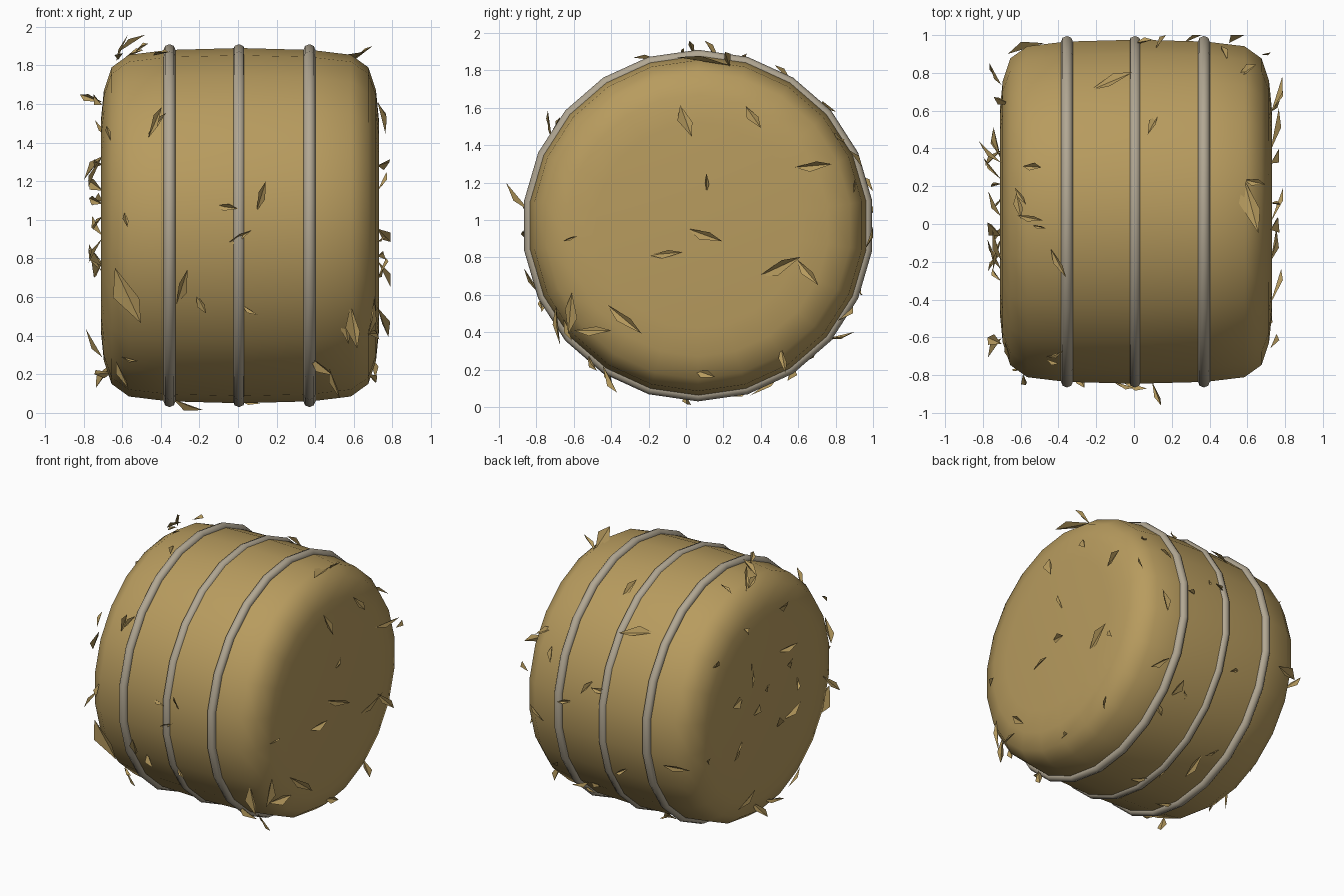
import bpy, bmesh, random
from math import sin, cos, pi, radians
from mathutils import Vector

random.seed(4)
if "Cube" in bpy.data.objects:
    bpy.data.objects.remove(bpy.data.objects["Cube"], do_unlink=True)

CENTRE = Vector((0.01, 0.065, 0.97))
SIDES = 22
RADIUS = 0.9
LOW, HIGH = Vector((-0.82, -1, 0)), Vector((0.79, 1, 1.96))


def make_material(name, colour):
    mat = bpy.data.materials.new(name)
    mat.use_nodes = True
    mat.diffuse_color = (*colour, 1)
    mat.node_tree.nodes["Principled BSDF"].inputs["Base Color"].default_value = (*colour, 1)
    return mat


def finish(bm, name, mat, smooth):
    mesh = bpy.data.meshes.new(name)
    for face in bm.faces:
        face.smooth = smooth
    bm.to_mesh(mesh)
    bm.free()
    obj = bpy.data.objects.new(name, mesh)
    bpy.context.scene.collection.objects.link(obj)
    mesh.materials.append(mat)
    return obj


def radial(angle):
    """Unit vector pointing away from the bale's long axis."""
    return Vector((0, cos(angle), sin(angle)))


def lathe(name, profile, mat, closed):
    """Turn (x, radius) points around the long axis, capping open ends."""
    bm = bmesh.new()
    loops = []
    for x, r in profile:
        loops.append([bm.verts.new(CENTRE + Vector((x, 0, 0)) + radial(pi / 2 + 2 * pi * i / SIDES) * r)
                      for i in range(SIDES)])
    pairs = list(zip(loops, loops[1:]))
    if closed:
        pairs.append((loops[-1], loops[0]))
    for a, b in pairs:
        for i in range(SIDES):
            j = (i + 1) % SIDES
            bm.faces.new((a[i], a[j], b[j], b[i]))
    if not closed:
        bm.faces.new(loops[0])
        bm.faces.new(loops[-1])
    bmesh.ops.recalc_face_normals(bm, faces=bm.faces[:])
    return finish(bm, name, mat, True)


straw = make_material("straw", (0.477, 0.33, 0.113))
twine = make_material("twine", (0.44, 0.385, 0.29))

# Rounded bale body, mirrored about its middle
half = [(0.72, 0.55), (0.705, 0.7), (0.665, 0.82), (0.575, 0.885), (0.37, 0.91)]
lathe("bale_body", [(-x, r) for x, r in half] + [(0, 0.92)] + half[::-1], straw, False)

# Three binding hoops
for label, x in (("right", -0.365), ("middle", -0.005), ("left", 0.36)):
    ring = [(x + 0.032 * cos(k * pi / 4), 0.908 + 0.032 * sin(k * pi / 4)) for k in range(8)]
    lathe(label + "_binding", ring, twine, True)

# Loose straw flakes: folded kites rooted in the surface
flakes = bmesh.new()


def flake(root, along, normal, length, lift):
    tip = root + along * length + normal * lift
    side = along.cross(normal).normalized() * length * random.uniform(0.12, 0.24)
    side += normal * random.uniform(-0.02, 0.02)
    points = [root - normal * 0.01,
              root.lerp(tip, 0.4) + side + normal * 0.015,
              tip,
              root.lerp(tip, 0.6) - side * 0.7 + normal * 0.015]
    verts = [flakes.verts.new([min(max(c, lo), hi) for c, lo, hi in zip(p, LOW, HIGH)])
             for p in points]
    flakes.faces.new(verts[:3])
    flakes.faces.new((verts[0], verts[2], verts[3]))


def barrel_flake(x, angle, heading, length, lift):
    a, h = radians(angle), radians(heading)
    normal = radial(a)
    along = Vector((cos(h), 0, 0)) + Vector((0, -sin(a), cos(a))) * sin(h)
    edge = 0.04 if abs(x) > 0.55 else 0
    root = Vector((x, CENTRE.y, CENTRE.z)) + normal * (RADIUS + 0.01 - edge)
    flake(root - along * length / 2, along, normal, length, lift)


def end_flake(sign, y, z, heading, length, lift):
    h = radians(heading)
    along = Vector((0, cos(h), sin(h)))
    normal = Vector((sign, 0, 0))
    drop = 0.05 if (Vector((y, z)) - CENTRE.yz).length > 0.76 else 0
    root = Vector((CENTRE.x + sign * (0.722 - drop), y, z))
    flake(root - along * length / 2, along, normal, length, lift)


# Flakes lying on the curved side: x, angle, heading, length
for x, angle, heading, length in (
        (-.42, 145, -50, .14), (-.67, 147, 80, .12), (-.58, 178, 80, .08),
        (-.06, 174, 10, .12), (0, 184, -30, .16), (-.57, 204, 65, .32),
        (-.29, 200, -75, .22), (-.19, 206, 60, .1), (.06, 208, 20, .09),
        (.56, 218, 80, .14), (.43, 232, 40, .16), (-.56, 231, -20, .1),
        (-.26, 266, 5, .16), (-.12, 42, -20, .24), (.1, 60, 110, .16),
        (-.54, 75, 10, .1), (-.61, 88, 80, .14), (-.5, 95, 10, .07),
        (-.4, 107, 60, .16), (.62, 88, 75, .3), (.04, 14, 10, .12)):
    barrel_flake(x, angle, heading, length, random.uniform(0.02, 0.05))

# Flakes standing off the curved side: x, angle, heading, length, lift
for spike in ((.12, 171, -70, .14, .14), (-.6, 85, 60, .12, .12), (-.55, 92, 10, .14, .08),
              (.64, 80, 20, .12, .07), (-.43, 146, -60, .14, .1), (.5, 240, 70, .15, .08),
              (.6, 215, 80, .2, .1), (.3, 322, 80, .14, .1), (-.6, 238, 60, .13, .09)):
    barrel_flake(*spike)

# Flakes on the left end: y, z, heading, length
for y, z, heading, length in (
        (0, 1.53, -70, .18), (.36, 1.55, -55, .14), (.68, 1.29, 5, .2), (.11, 1.2, 90, .1),
        (.1, .92, -20, .2), (-.11, .82, 5, .18), (.5, .75, 25, .25), (.65, .72, -50, .18),
        (-.62, .9, 20, .08), (-.33, .47, -40, .24), (-.5, .41, 0, .2), (-.62, .5, 85, .22),
        (.1, .18, -20, .12), (.52, .25, -80, .14), (.9, 1.18, 85, .07)):
    end_flake(1, y, z, heading, length, random.uniform(0.02, 0.06))

# Scattered flakes on the right end and the back
end_flake(-1, .38, 1.63, 20, .12, .12)
for i in range(18):
    r, a = 0.82 * random.random() ** 0.5, i * 2.4
    end_flake(-1, CENTRE.y + r * cos(a), CENTRE.z + r * sin(a),
              random.uniform(0, 360), random.uniform(0.08, 0.18), random.uniform(0.03, 0.09))
for i in range(14):
    barrel_flake(random.uniform(-0.6, 0.6), -85 + i * 9,
                 random.uniform(0, 360), random.uniform(0.08, 0.2), random.uniform(0.01, 0.05))

finish(flakes, "straw_flakes", straw, False)
